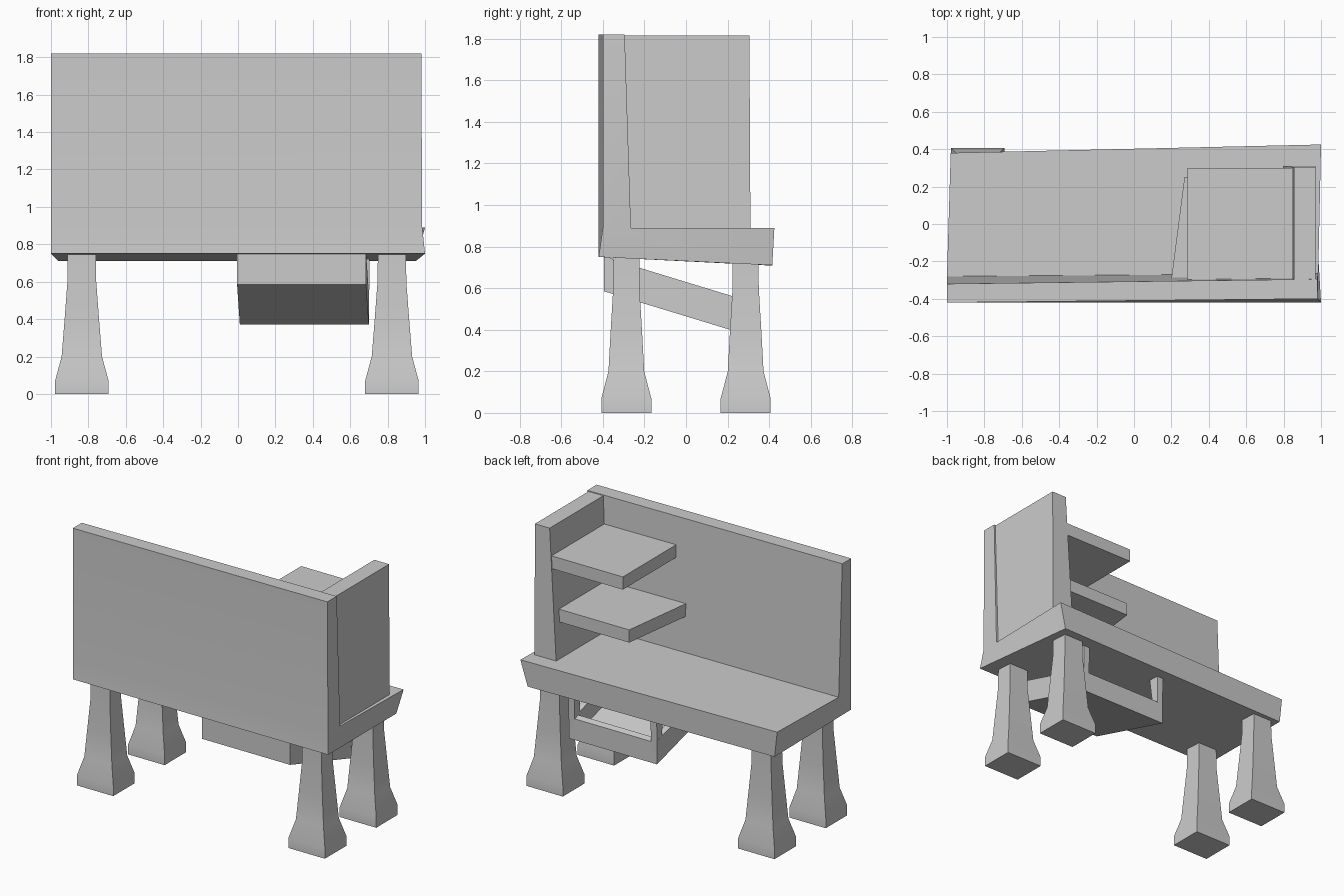
import bpy, bmesh
from math import radians

if "Cube" in bpy.data.objects:
    bpy.data.objects.remove(bpy.data.objects["Cube"])


def finish(name, bm, smooth=False):
    bmesh.ops.recalc_face_normals(bm, faces=bm.faces)
    me = bpy.data.meshes.new(name)
    bm.to_mesh(me)
    bm.free()
    ob = bpy.data.objects.new(name, me)
    bpy.context.collection.objects.link(ob)
    if smooth:
        bpy.ops.object.select_all(action='DESELECT')
        ob.select_set(True)
        bpy.context.view_layer.objects.active = ob
        bpy.ops.object.shade_smooth_by_angle(angle=radians(30))
    return ob


def loft(name, rings, caps=None, smooth=False):
    """Join equal-length rings of points; caps lists the end polygons by index."""
    bm = bmesh.new()
    vs = [[bm.verts.new(p) for p in r] for r in rings]
    n = len(rings[0])
    for a, b in zip(vs, vs[1:]):
        for i in range(n):
            j = (i + 1) % n
            bm.faces.new((a[i], a[j], b[j], b[i]))
    for end in (vs[0], vs[-1]):
        for cap in caps or [range(n)]:
            bm.faces.new([end[i] for i in cap])
    return finish(name, bm, smooth)


def rect(x0, x1, y0, y1, z):
    return [(x0, y0, z), (x1, y0, z), (x1, y1, z), (x0, y1, z)]


# Desktop and tall front panel: one skewed L-section from left end to right end
left = [(-1, -.42, .75), (-1, -.42, .89), (-1, -.42, 1.82), (-1, -.32, 1.82),
        (-1, -.28, .89), (-.98, .38, .89), (-.96, .38, .71)]
right = [(1, -.42, .75), (.985, -.40, .89), (.98, -.40, 1.82), (.98, -.295, 1.82),
         (.985, -.265, .89), (1, .425, .89), (.95, .415, .71)]
loft("desk_and_panel", [left, right], [(0, 1, 4, 5, 6), (1, 2, 3, 4)], True)

# Side panel, wider at its foot
loft("side_panel", [rect(.80, .97, -.30, .31, .88), rect(.855, .97, -.31, .305, 1.815)])

# Shelves
loft("upper_shelf", [rect(.285, .88, -.30, .30, z) for z in (1.53, 1.62)])
loft("lower_shelf", [[(.20, -.29, z), (.87, -.29, z), (.87, .25, z), (.27, .25, z)]
                     for z in (1.14, 1.23)])

# Four flared legs: (height, half width, half depth)
profile = [(0, .143, .12), (.07, .143, .12), (.2, .108, .086),
           (.4, .092, .075), (.6, .077, .063), (.77, .075, .062)]
for side, cx in (("left", -.835), ("right", .823)):
    for end, cy in (("front", -.287), ("back", .287)):
        loft(f"{end}_{side}_leg",
             [rect(cx - w, cx + w, cy - d, cy + d, z) for z, w, d in profile], smooth=True)


# Sloping open tray under the desk
def tray_box(name, x0, x1, y0, y1, lo, hi):
    def base(y):
        return .585 - (y + .395) * .305

    def ring(y):
        s = (y + .395) * .021 - .005
        return [(x0 + s, y, base(y) + lo), (x1 + s, y, base(y) + lo),
                (x1 + s, y, base(y) + hi), (x0 + s, y, base(y) + hi)]
    loft(name, [ring(y0), ring(y1)])


tray_box("tray_floor", 0, .69, -.395, .31, 0, .03)
tray_box("tray_front", 0, .69, -.395, -.35, 0, .17)
tray_box("tray_back", 0, .69, .27, .31, 0, .15)
tray_box("tray_left_side", 0, .045, -.395, .31, 0, .165)
tray_box("tray_right_side", .645, .69, -.395, .31, 0, .165)

# Tapered hangers at the tray's back corners
for side, x in (("left", .01), ("right", .655)):
    loft(f"tray_{side}_hanger", [rect(x, x + .045, .27, .31, .45),
                                 rect(x, x + .05, .23, .315, .76)])
